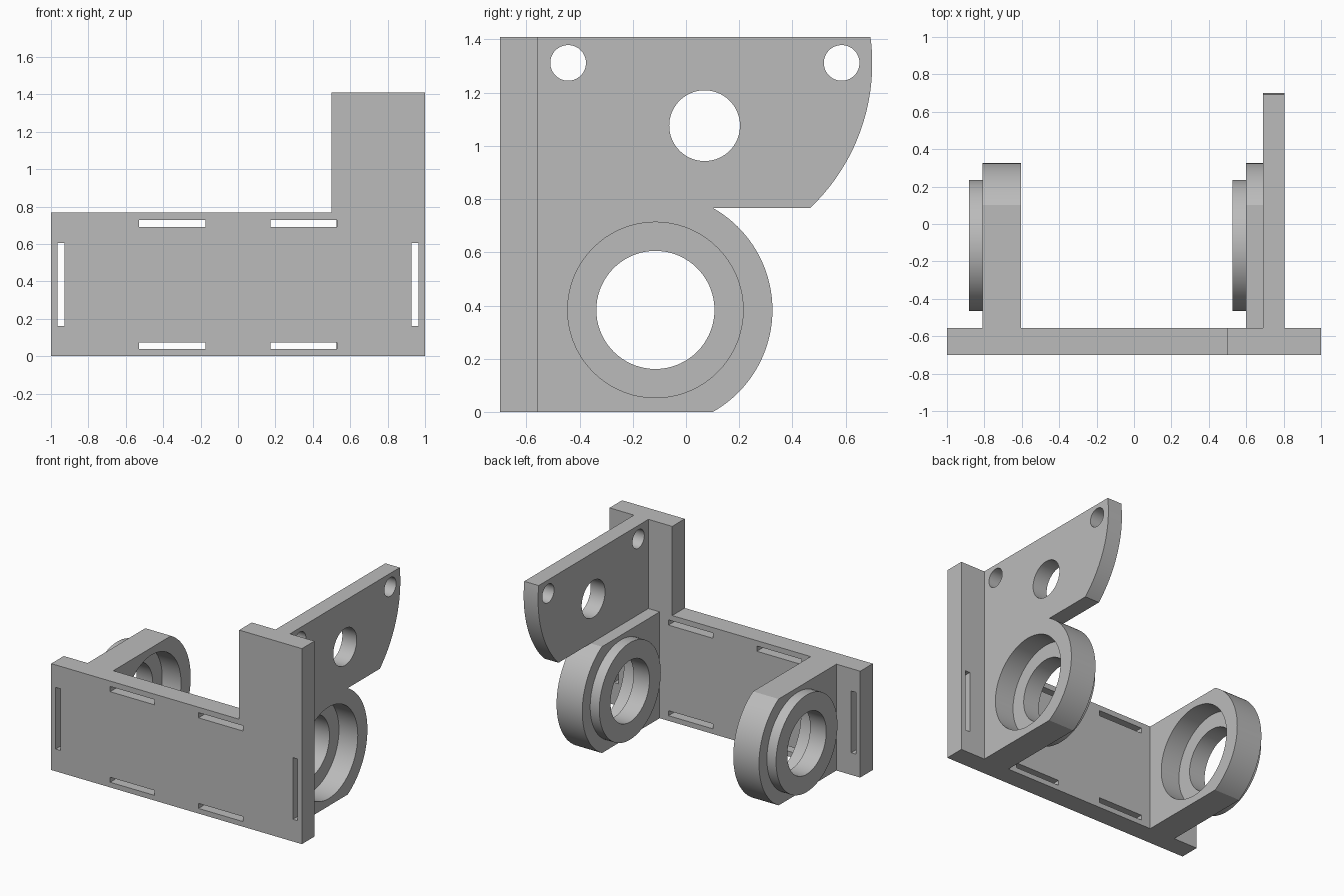
import bpy, bmesh, math

cube = bpy.data.objects.get("Cube")
if cube:
    bpy.data.objects.remove(cube, do_unlink=True)

grey = bpy.data.materials.new("plain_grey")
grey.use_nodes = True
colour = (0.5, 0.5, 0.5, 1)
grey.diffuse_color = colour
for node in grey.node_tree.nodes:
    if node.type == 'BSDF_PRINCIPLED':
        node.inputs["Base Color"].default_value = colour


def prism(name, points, axis, start, end):
    """Extrude a 2D profile (y,z along x, or x,z along y)."""
    def place(p, d):
        return (d, p[0], p[1]) if axis == 'x' else (p[0], d, p[1])
    bm = bmesh.new()
    low = [bm.verts.new(place(p, start)) for p in points]
    high = [bm.verts.new(place(p, end)) for p in points]
    bm.faces.new(low)
    bm.faces.new(high)
    n = len(points)
    for i in range(n):
        j = (i + 1) % n
        bm.faces.new((low[i], low[j], high[j], high[i]))
    bmesh.ops.recalc_face_normals(bm, faces=bm.faces)
    mesh = bpy.data.meshes.new(name)
    bm.to_mesh(mesh)
    bm.free()
    mesh.materials.append(grey)
    obj = bpy.data.objects.new(name, mesh)
    bpy.context.collection.objects.link(obj)
    return obj


def arc(centre, radius, a0, a1, steps):
    return [(centre[0] + radius * math.cos(a0 + (a1 - a0) * i / steps),
             centre[1] + radius * math.sin(a0 + (a1 - a0) * i / steps))
            for i in range(steps + 1)]


def disc(name, centre, radius, start, end):
    return prism(name, arc(centre, radius, 0, math.tau, 72)[:-1], 'x', start, end)


def rect(x0, x1, z0, z1):
    return [(x0, z0), (x1, z0), (x1, z1), (x0, z1)]


def select(obj):
    bpy.ops.object.select_all(action='DESELECT')
    bpy.context.view_layer.objects.active = obj
    obj.select_set(True)


def combine(obj, other, operation):
    select(obj)
    mod = obj.modifiers.new("combine", 'BOOLEAN')
    mod.object, mod.operation, mod.solver = other, operation, 'EXACT'
    bpy.ops.object.modifier_apply(modifier=mod.name)
    bpy.data.objects.remove(other, do_unlink=True)


def smooth(obj):
    select(obj)
    bpy.ops.object.shade_smooth_by_angle(angle=math.radians(30))


FRONT, BACK = -0.70, -0.557
LOW_TOP, TOP = 0.767, 1.41

# Front plate with a raised post on one side
plate = prism("front_plate", [(-1, 0), (1, 0), (1, TOP), (0.5, TOP),
                              (0.5, LOW_TOP), (-1, LOW_TOP)], 'y', FRONT, BACK)

# Mounting slots through the plate
for side in (-1, 1):
    for slot in (rect(0.175, 0.53, 0.037, 0.073),
                 rect(0.175, 0.53, 0.69, 0.728),
                 rect(0.928, 0.965, 0.16, 0.605)):
        cutter = prism("slot_cutter", [(side * x, z) for x, z in slot],
                       'y', FRONT - 0.1, BACK + 0.1)
        combine(plate, cutter, 'DIFFERENCE')

# Two round bearing lugs, each with a boss, a recess and a through hole
HUB, LUG_R = (-0.115, LOW_TOP / 2), 0.44
cut_angle = math.asin(HUB[1] / LUG_R)
lug_profile = [(BACK, 0)] + arc(HUB, LUG_R, -cut_angle, cut_angle, 40) + [(BACK, LOW_TOP)]
for name, face in (("right_bearing_lug", -0.605), ("left_bearing_lug", 0.805)):
    lug = prism(name, lug_profile, 'x', face - 0.205, face)
    combine(lug, disc("boss", HUB, 0.35, face - 0.278, face - 0.1), 'UNION')
    combine(lug, disc("recess_cutter", HUB, 0.33, face - 0.15, face + 0.1), 'DIFFERENCE')
    combine(lug, disc("hole_cutter", HUB, 0.222, face - 0.4, face + 0.1), 'DIFFERENCE')
    smooth(lug)

# Upper side plate with a curved rear edge and three holes
CURVE, CURVE_R = (-0.049, 1.31), 0.749
a0 = math.asin((LOW_TOP - CURVE[1]) / CURVE_R)
a1 = math.asin((TOP - CURVE[1]) / CURVE_R)
side_profile = [(BACK, LOW_TOP)] + arc(CURVE, CURVE_R, a0, a1, 30) + [(BACK, TOP)]
side_plate = prism("upper_side_plate", side_profile, 'x', 0.69, 0.805)
for centre, radius in (((-0.443, 1.312), 0.067), ((0.585, 1.312), 0.067),
                       ((0.07, 1.076), 0.133)):
    combine(side_plate, disc("hole_cutter", centre, radius, 0.6, 0.9), 'DIFFERENCE')
smooth(side_plate)
